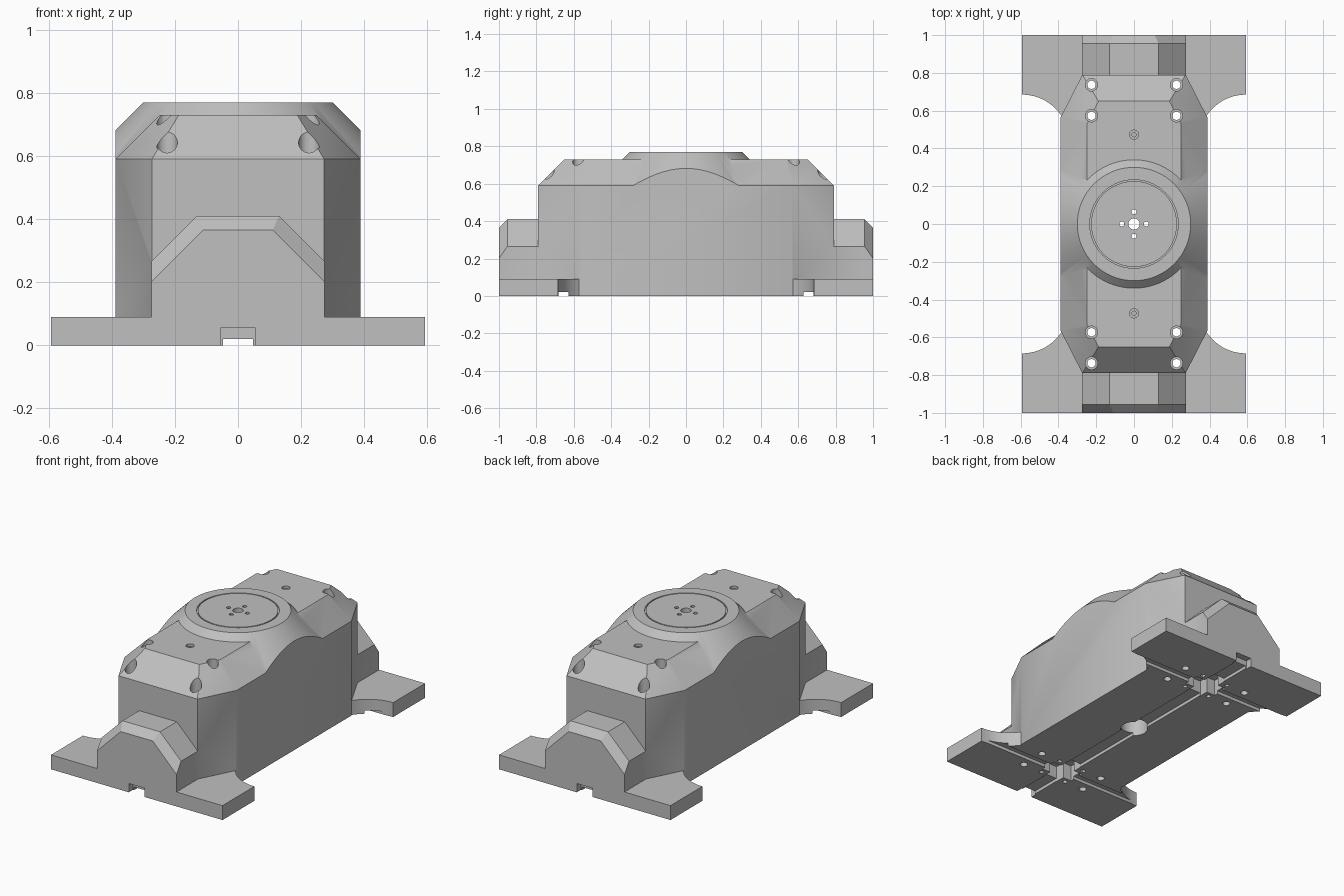
import bpy, bmesh, math

cube = bpy.data.objects.get("Cube")
if cube:
    bpy.data.objects.remove(cube, do_unlink=True)

grey = bpy.data.materials.new("machined_grey")
grey.use_nodes = True
GREY = (0.53, 0.53, 0.53, 1)
grey.diffuse_color = GREY
grey.node_tree.nodes["Principled BSDF"].inputs["Base Color"].default_value = GREY


def loft(name, rings):
    """Closed solid through rings of equal length."""
    bm = bmesh.new()
    loops = [[bm.verts.new(p) for p in ring] for ring in rings]
    for a, b in zip(loops, loops[1:]):
        for i in range(len(a)):
            j = (i + 1) % len(a)
            bm.faces.new((a[i], a[j], b[j], b[i]))
    bm.faces.new(loops[0])
    bm.faces.new(loops[-1])
    bmesh.ops.recalc_face_normals(bm, faces=bm.faces)
    mesh = bpy.data.meshes.new(name)
    bm.to_mesh(mesh)
    bm.free()
    mesh.materials.append(grey)
    ob = bpy.data.objects.new(name, mesh)
    bpy.context.collection.objects.link(ob)
    return ob


def quarter(pts):
    """Mirror a first-quadrant outline, listed from +x to +y, into all four."""
    right = pts + [(-x, y) for x, y in reversed(pts)]
    return right + [(-x, -y) for x, y in right]


def circle(r, n):
    return [(r * math.cos(math.tau * i / n), r * math.sin(math.tau * i / n)) for i in range(n)]


def prism(name, outline, z0, z1, x=0, y=0):
    return loft(name, [[(px + x, py + y, z) for px, py in outline] for z in (z0, z1)])


def combine(target, tool, operation):
    mod = target.modifiers.new(operation, 'BOOLEAN')
    mod.operation = operation
    mod.solver = 'EXACT'
    mod.object = tool
    bpy.ops.object.select_all(action='DESELECT')
    target.select_set(True)
    bpy.context.view_layer.objects.active = target
    bpy.ops.object.modifier_apply(modifier=mod.name)
    bpy.data.objects.remove(tool, do_unlink=True)


# Housing footprint with angled corners, inset by d
def footprint(d):
    nx, ny = 0.8905, 0.4551
    x, y, c = 0.388 - d, 0.79 - d, 0.603 - d
    return quarter([(x, (c - nx * x) / ny), ((c - ny * y) / nx, y)])


# Housing: chamfered roof joined with the turret cone, trimmed by the walls
housing = loft("housing", [[(x, y, z) for x, y in footprint(z - 0.59)] for z in (-0.1, 0.73)])
cone = loft("turret_cone", [[(x, y, z) for x, y in circle(1.07 - z, 96)] for z in (-0.1, 0.77)])
combine(housing, cone, 'UNION')
combine(housing, prism("walls", footprint(0), 0, 0.9), 'INTERSECT')

# Base plate with scooped feet
arc = [math.radians(149.3 - 59.3 * i / 12) for i in range(13)]
scoop = [(0.593 + 0.25 * math.cos(a), 0.435 + 0.25 * math.sin(a)) for a in arc]
combine(housing, prism("feet", quarter(scoop + [(0.593, 1)]), 0, 0.09), 'UNION')

# Bevelled ridge at each end
for s in (-1, 1):
    rings = []
    for y, side, half, top in ((0.7, 0.265, 0.13, 0.41), (0.955, 0.265, 0.13, 0.41), (1, 0.2, 0.11, 0.365)):
        half_profile = [(0.275, 0), (0.275, side), (half, top)]
        profile = half_profile + [(-x, z) for x, z in reversed(half_profile)]
        rings.append([(x, s * y, z) for x, z in profile])
    combine(housing, loft("ridge", rings), 'UNION')


def drill(r, z0, z1, x=0, y=0, n=24):
    combine(housing, prism("drill", circle(r, n), z0, z1, x, y), 'DIFFERENCE')


def mill(hx, hy, depth, y=0):
    combine(housing, prism("mill", quarter([(hx, hy)]), -0.1, depth, 0, y), 'DIFFERENCE')


# Turntable: ring groove, bore and small holes
drill(0.234, 0.762, 0.9, n=96)
combine(housing, prism("turntable", circle(0.227, 96), 0.74, 0.77), 'UNION')
drill(0.08, -0.1, 0.7, n=48)
drill(0.03, 0.6, 0.9)
for x, y in circle(0.065, 4):
    drill(0.013, 0.6, 0.9, x, y, 12)

# Underside channels along and across
mill(0.047, 1.2, 0.02)
for s in (-1, 1):
    mill(0.8, 0.026, 0.02, s * 0.655)
    mill(0.11, 0.05, 0.1, s * 0.655)
    mill(0.05, 0.11, 0.1, s * 0.655)
    mill(0.055, 0.04, 0.055, s)
    # Roof dowel hole
    drill(0.024, 0.715, 0.9, 0, s * 0.473)
    drill(0.012, 0.6, 0.9, 0, s * 0.473, 12)
    # Counterbored bolt holes and underside pin holes
    for t in (-1, 1):
        for y in (0.573, 0.737):
            drill(0.033, 0.55, 0.9, t * 0.225, s * y)
            drill(0.022, -0.1, 0.6, t * 0.225, s * y)
            drill(0.014, -0.1, 0.06, t * 0.09, s * y, 12)

bpy.ops.object.select_all(action='DESELECT')
housing.select_set(True)
bpy.context.view_layer.objects.active = housing
bpy.ops.object.shade_smooth_by_angle(angle=math.radians(30))
